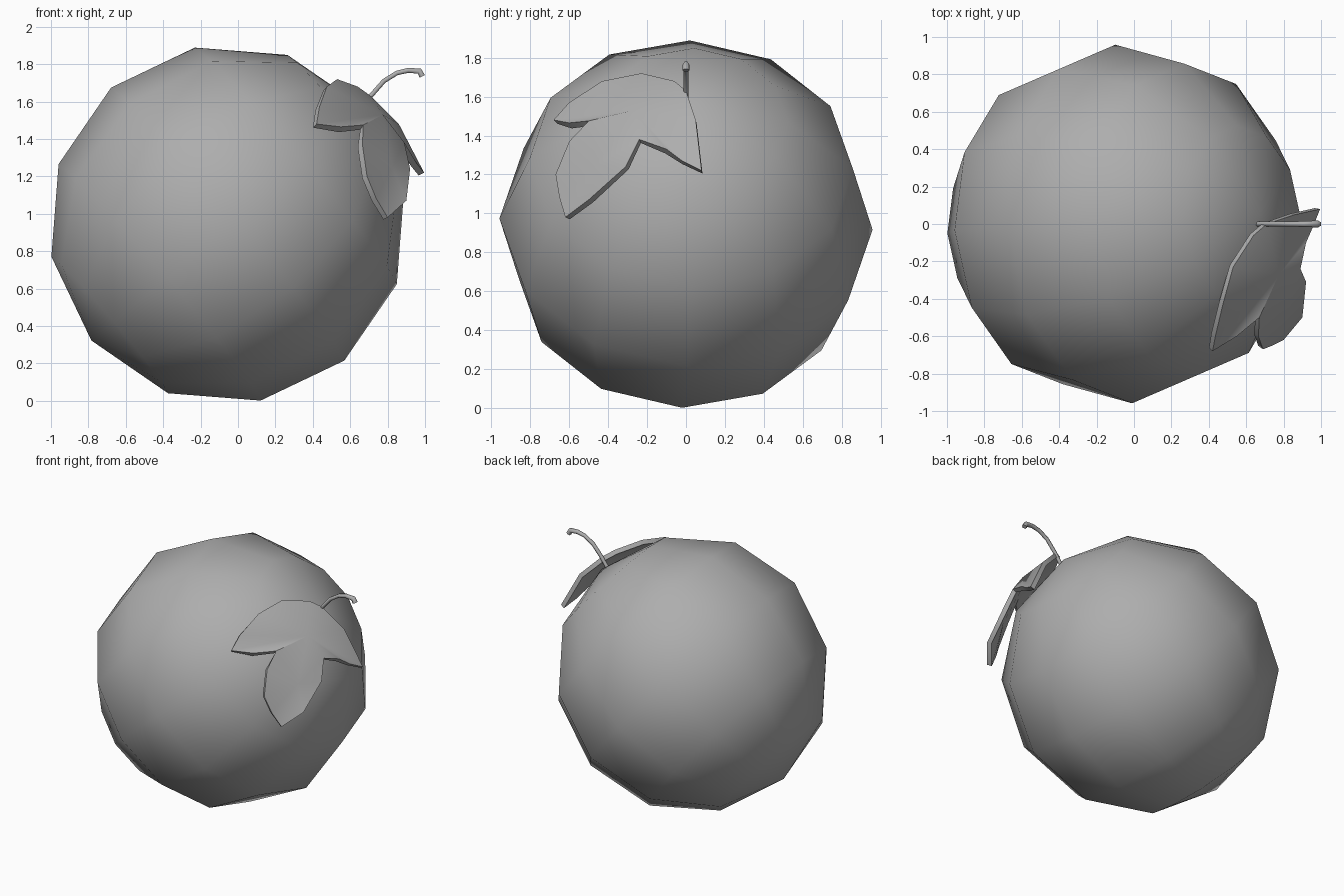
import bpy, bmesh
from mathutils import Vector, Matrix

if "Cube" in bpy.data.objects:
    bpy.data.objects.remove(bpy.data.objects["Cube"])

# Dark grey shared by all parts
grey = bpy.data.materials.new("dark_grey")
grey.diffuse_color = (0.42, 0.42, 0.42, 1)
grey.use_nodes = True
grey.node_tree.nodes["Principled BSDF"].inputs["Base Color"].default_value = grey.diffuse_color


def make_object(name, bm):
    mesh = bpy.data.meshes.new(name)
    bm.to_mesh(mesh)
    bm.free()
    for p in mesh.polygons:
        p.use_smooth = True
    mesh.materials.append(grey)
    obj = bpy.data.objects.new(name, mesh)
    bpy.context.collection.objects.link(obj)
    return obj


# Fruit: smooth 12 x 6 sphere, its pole leaning towards the stem
side = Vector((-0.047, 1, -0.03)).normalized()
pole = Vector((0.76, 0, 0.649))
pole = (pole - side * pole.dot(side)).normalized()
across = side.cross(pole)
tilt = Matrix((across, side, pole)).transposed().to_4x4()
bm = bmesh.new()
bmesh.ops.create_uvsphere(bm, u_segments=12, v_segments=6, radius=0.96,
                          matrix=Matrix.Translation((-0.055, 0, 0.945)) @ tilt)
make_object("fruit", bm)

# Leaf: three pointed lobes, outline runs anticlockwise from the stem
first_lobe = [(.71, 0, 1.63), (.64, -.06, 1.68), (.53, -.23, 1.72), (.475, -.43, 1.68),
              (.435, -.60, 1.57), (.42, -.68, 1.48), (.55, -.60, 1.465), (.67, -.50, 1.475)]
middle_lobe = [(.67, -.50, 1.475), (.665, -.60, 1.37), (.69, -.67, 1.20), (.74, -.65, 1.08),
               (.80, -.62, .98), (.90, -.50, 1.07), (.92, -.31, 1.24), (.89, -.24, 1.38)]
last_lobe = [(.89, -.24, 1.38), (.92, -.10, 1.33), (.955, -.02, 1.27),
             (.995, .08, 1.22), (.86, .05, 1.48), (.71, 0, 1.63)]
centre, vein = (.775, -.27, 1.53), (.825, -.46, 1.25)

bm = bmesh.new()
verts = {}


def vert(co):
    if co not in verts:
        verts[co] = bm.verts.new(co)
    return verts[co]


def fan(hub, rim):
    for a, b in zip(rim, rim[1:]):
        bm.faces.new((vert(hub), vert(a), vert(b)))


fan(centre, first_lobe)
fan(vein, middle_lobe + [centre, middle_lobe[0]])
fan(centre, last_lobe)
leaf = make_object("leaf", bm)
solid = leaf.modifiers.new("thickness", 'SOLIDIFY')
solid.thickness = 0.033
solid.offset = -1
bpy.context.view_layer.objects.active = leaf
leaf.select_set(True)
bpy.ops.object.modifier_apply(modifier=solid.name)
bpy.ops.object.shade_smooth_by_angle(angle=0.8)

# Stem: thin curved stalk with a drooping, thicker end
path = [(.66, 1.56, 1), (.71, 1.63, 1), (.78, 1.71, 1), (.85, 1.753, 1),
        (.91, 1.767, 1.1), (.97, 1.763, 1.3), (.985, 1.735, 1.3)]
curve = bpy.data.curves.new("stem", 'CURVE')
curve.dimensions = '3D'
curve.bevel_depth = 0.014
curve.bevel_resolution = 1
curve.use_fill_caps = True
curve.materials.append(grey)
spline = curve.splines.new('POLY')
spline.points.add(len(path) - 1)
for point, (x, z, r) in zip(spline.points, path):
    point.co = (x, 0, z, 1)
    point.radius = r
bpy.context.collection.objects.link(bpy.data.objects.new("stem", curve))
